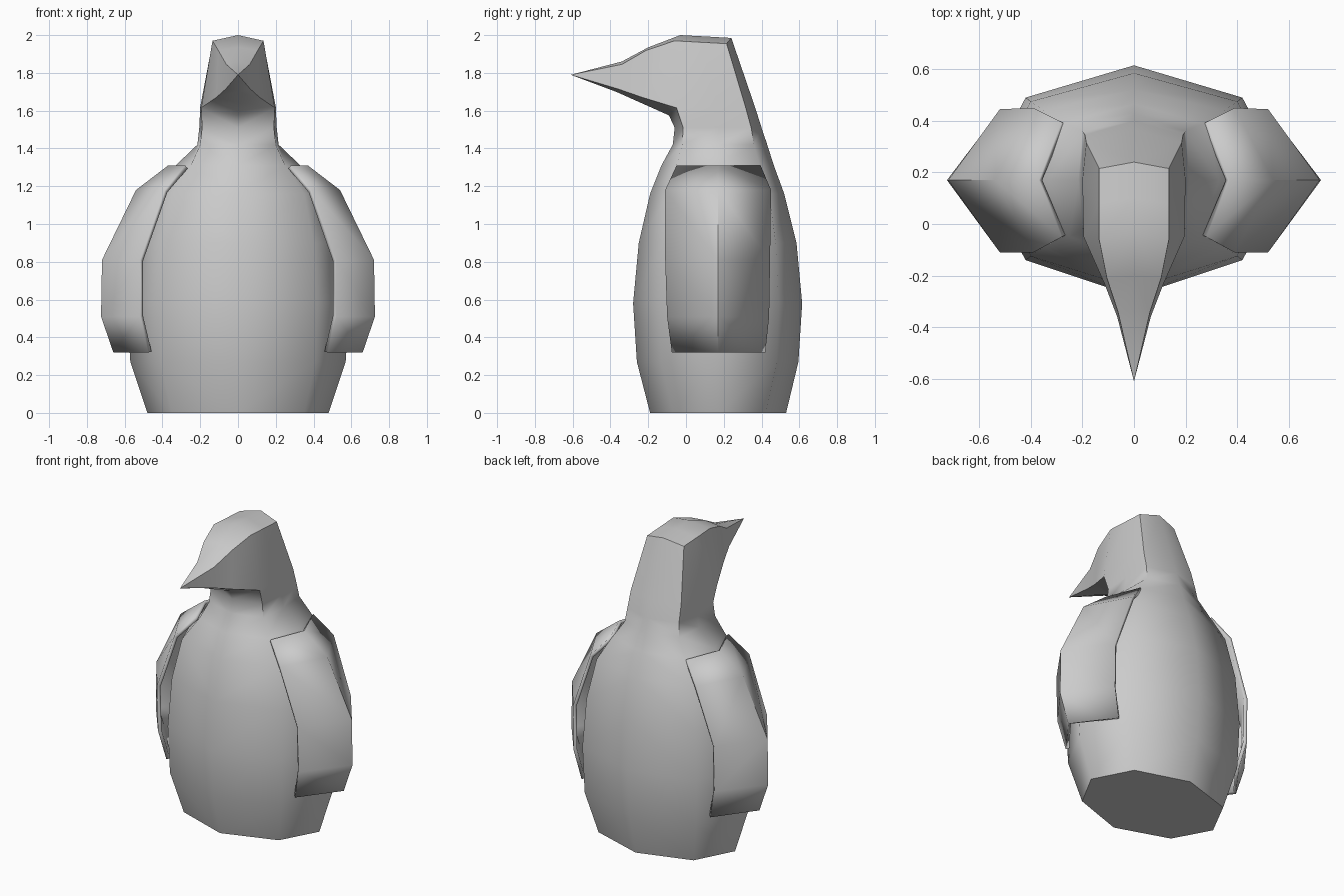
import bpy, bmesh, math

cube = bpy.data.objects.get("Cube")
if cube:
    bpy.data.objects.remove(cube, do_unlink=True)

grey = bpy.data.materials.new("plain_grey")
grey.use_nodes = True
grey.diffuse_color = (0.6, 0.6, 0.6, 1)
grey.node_tree.nodes["Principled BSDF"].inputs["Base Color"].default_value = (0.6, 0.6, 0.6, 1)


def finish(bm, name, angle):
    """Weld, orient and smooth a mesh, then link it."""
    bmesh.ops.remove_doubles(bm, verts=bm.verts, dist=0.001)
    bmesh.ops.recalc_face_normals(bm, faces=bm.faces)
    mesh = bpy.data.meshes.new(name)
    bm.to_mesh(mesh)
    bm.free()
    mesh.materials.append(grey)
    obj = bpy.data.objects.new(name, mesh)
    bpy.context.collection.objects.link(obj)
    bpy.ops.object.select_all(action="DESELECT")
    obj.select_set(True)
    bpy.context.view_layer.objects.active = obj
    bpy.ops.object.shade_smooth_by_angle(angle=math.radians(angle))
    return obj


def strip(bm, sections, side):
    """Skin open sections of points, flipped to one side of the model."""
    rows = [[bm.verts.new((x * side, y, z)) for x, y, z in s] for s in sections]
    for a, b in zip(rows, rows[1:]):
        for i in range(len(a) - 1):
            bm.faces.new((a[i], a[i + 1], b[i + 1], b[i]))
    return rows


MID = 0.17
# Torso and neck levels: height, front y, front corner, side x, back corner, back y
levels = [
    (0.00, -0.19, (0.35, -0.07), 0.48, (0.35, 0.42), 0.53),
    (0.27, -0.26, (0.41, -0.13), 0.57, (0.41, 0.48), 0.595),
    (0.58, -0.28, (0.42, -0.14), 0.59, (0.42, 0.49), 0.615),
    (0.90, -0.25, (0.40, -0.125), 0.55, (0.40, 0.475), 0.585),
    (1.16, -0.19, (0.35, -0.09), 0.45, (0.35, 0.44), 0.52),
    (1.31, -0.13, (0.25, -0.05), 0.33, (0.27, 0.39), 0.465),
    (1.42, -0.07, (0.20, -0.02), 0.215, (0.20, 0.36), 0.43),
    (1.51, -0.06, (0.19, -0.015), 0.205, (0.19, 0.345), 0.40),
]
rings = [[(0, f, z), (*fc, z), (s, MID, z), (*bc, z), (0, b, z)]
         for z, f, fc, s, bc, b in levels]

# Jaw ring joins the neck to the head
chin, jaw, cheek = (0, -0.09, 1.575), (0.195, -0.05, 1.615), (0.20, MID, 1.62)
nape_side, nape = (0.185, 0.315, 1.62), (0, 0.365, 1.62)
rings.append([chin, jaw, cheek, nape_side, nape])

# Head sections from back to beak: crown, brow, jaw
crown_back, brow_back = (0, 0.24, 1.985), (0.135, 0.215, 1.955)
crown, brow = (0, -0.03, 2.0), (0.135, -0.06, 1.97)
tip = (0, -0.61, 1.79)
skull = [
    (crown_back, brow_back, nape_side),
    ((0, 0.1, 1.993), (0.135, 0.08, 1.962), cheek),
    (crown, brow, jaw),
]
beak = [
    (crown, brow, jaw, chin),
    ((0, -0.20, 1.935), (0.105, -0.21, 1.92), (0.115, -0.23, 1.67), (0, -0.24, 1.642)),
    ((0, -0.34, 1.86), (0.062, -0.34, 1.845), (0.065, -0.36, 1.715), (0, -0.37, 1.70)),
]

bm = bmesh.new()
for side in (1, -1):
    base = strip(bm, rings, side)[0]
    bm.faces.new(base)
    strip(bm, skull, side)
    strip(bm, [(crown_back, brow_back), (nape, nape_side)], side)
    end = strip(bm, beak, side)[-1]
    point = bm.verts.new(tip)
    for a, b in zip(end, end[1:]):
        bm.faces.new((a, b, point))
finish(bm, "body_and_head", 60)

# Wings: height, ridge x, edge x, front y, back y
wing_levels = [
    (1.31, 0.37, 0.28, -0.05, 0.395),
    (1.18, 0.54, 0.39, -0.11, 0.45),
    (0.81, 0.72, 0.52, -0.11, 0.445),
    (0.51, 0.725, 0.52, -0.10, 0.44),
    (0.32, 0.66, 0.475, -0.075, 0.42),
]
for side, name in ((1, "left_wing"), (-1, "right_wing")):
    bm = bmesh.new()
    strip(bm, [[(e, f, z), (r, MID, z), (e, b, z)]
               for z, r, e, f, b in wing_levels], side)
    wing = finish(bm, name, 60)
    # Normals face outward so the shell thickens toward the body
    if wing.data.polygons[0].normal.x * side < 0:
        wing.data.flip_normals()
    shell = wing.modifiers.new("shell", "SOLIDIFY")
    shell.thickness = 0.022
    shell.offset = -1
    wing.modifiers.move(len(wing.modifiers) - 1, 0)
